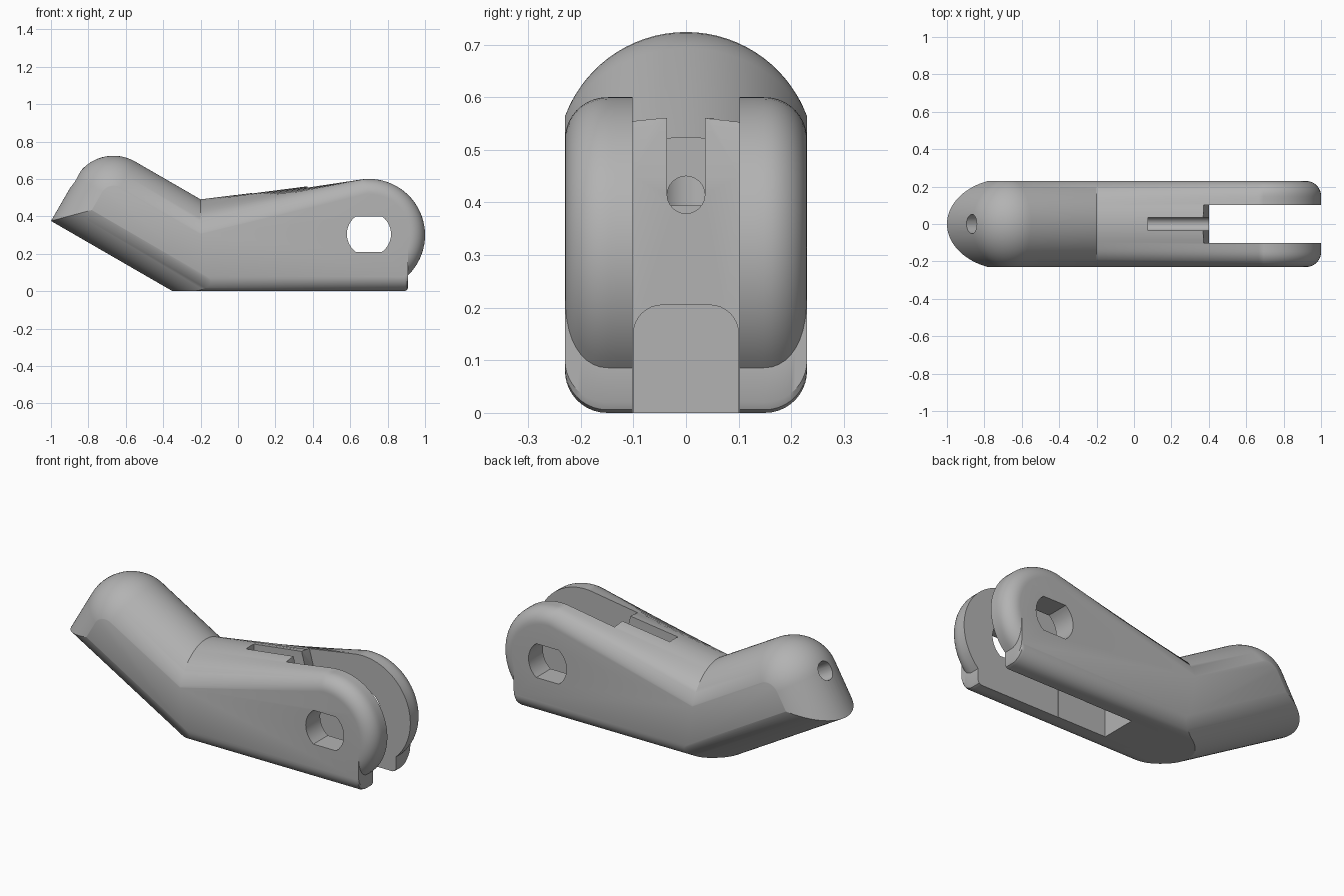
import bpy, bmesh
from math import sin, cos, sqrt, pi, acos, radians
from mathutils import Vector

cube = bpy.data.objects.get("Cube")
if cube:
    bpy.data.objects.remove(cube, do_unlink=True)

grey = bpy.data.materials.new("plain grey")
grey.use_nodes = True
colour = (0.45, 0.45, 0.45, 1)
grey.diffuse_color = colour
grey.node_tree.nodes["Principled BSDF"].inputs["Base Color"].default_value = colour

HALF = 0.23                     # half width of the lever
X, Y, Z = Vector((1, 0, 0)), Vector((0, 1, 0)), Vector((0, 0, 1))
U = Vector((-cos(pi / 6), 0, sin(pi / 6)))   # along the bent arm, to its tip
N = Vector((sin(pi / 6), 0, cos(pi / 6)))    # across the arm, upwards


def arc(cx, cy, r, start, end, steps):
    return [(cx + r * cos(start + (end - start) * i / steps),
             cy + r * sin(start + (end - start) * i / steps)) for i in range(steps + 1)]


def mesh_object(name, bm):
    bmesh.ops.recalc_face_normals(bm, faces=bm.faces)
    mesh = bpy.data.meshes.new(name)
    bm.to_mesh(mesh)
    bm.free()
    mesh.materials.append(grey)
    ob = bpy.data.objects.new(name, mesh)
    bpy.context.collection.objects.link(ob)
    return ob


def loft(name, rings):
    """Skin equal-length rings of points and cap both ends."""
    bm = bmesh.new()
    rows = [[bm.verts.new(p) for p in ring] for ring in rings]
    n = len(rows[0])
    for r0, r1 in zip(rows, rows[1:]):
        for i in range(n):
            j = (i + 1) % n
            bm.faces.new((r0[i], r0[j], r1[j], r1[i]))
    bm.faces.new(rows[0])
    bm.faces.new(rows[-1])
    return mesh_object(name, bm)


def outline(y):
    """Side outline at width y, inset so the long edges come out rounded."""
    a = 0.245 - sqrt(0.245 ** 2 - y * y)               # full round of the arm
    over = max(0, abs(y) - HALF + 0.08)
    b = 0.08 - sqrt(max(0, 0.08 ** 2 - over ** 2))     # small round of the base
    low, high = -0.175 + a, 0.325 - a
    r = 0.30 - b
    pts = [((low - b * N.z) / N.x, b), (0.89, b), (0.904, b + 0.006), (0.91, b + 0.02)]
    pts += arc(0.70, 0.30, r, -acos(0.21 / r), radians(96.5), 28)     # fork end
    pts.append((-0.2, (high + 0.2 * N.x) / N.z))                      # bend
    c = U * 0.8235 + N * 0.095
    pts += arc(c.x, c.z, 0.23 - a, radians(60), radians(150), 16)     # domed head
    tip = U * (1.0535 - a) + N * low
    pts.append((tip.x, tip.z))
    return [(px, y, pz) for px, pz in pts]


lever = loft("lever_body", [outline(HALF * sin(pi * (i / 36 - 0.5))) for i in range(37)])


def cut(name, pts, a, b, start, end):
    """Remove a prism with section pts along axes a, b, running from start to end."""
    rings = [[o + a * p + b * q for p, q in pts] for o in (start, end)]
    cutter = loft(name, rings)
    cutter.hide_render = True
    mod = lever.modifiers.new(name, "BOOLEAN")
    mod.operation = "DIFFERENCE"
    mod.solver = "EXACT"
    mod.object = cutter
    bpy.context.view_layer.objects.active = lever
    bpy.ops.object.modifier_apply(modifier=name)
    bpy.data.objects.remove(cutter, do_unlink=True)


# Fork slot with a slightly sloping back wall
cut("fork_slot", [(0.40, -0.1), (1.2, -0.1), (1.2, 0.8), (0.35, 0.8), (0.37, 0.56), (0.40, 0.45)],
    X, Z, Y * -0.102, Y * 0.102)

# Flat-sided pivot hole through both fork plates
wide = radians(53.6)
cut("pivot_hole", arc(0.70, 0.305, 0.118, -wide, wide, 12) + arc(0.70, 0.305, 0.118, pi - wide, pi + wide, 12),
    X, Z, Y * -0.4, Y * 0.4)

# Arched pocket under the body, open to the slot
cut("under_pocket", [(-0.1, -0.1), (0.1, -0.1)] + arc(0.045, 0.15, 0.055, 0, pi / 2, 8)
    + arc(-0.045, 0.15, 0.055, pi / 2, pi, 8), Y, Z, X * 0.1, X * 0.45)

# Cable groove in the top with a rounded floor
cut("cable_groove", [(0.036, 0.8), (-0.036, 0.8)] + arc(0, 0.415, 0.036, pi, 2 * pi, 12),
    Y, Z, X * 0.075, X * 0.45)

# Bent cable passage, leaving through the end of the head
ring = arc(0, 0, 0.036, 0, 2 * pi, 24)[:-1]
cut("cable_passage", ring, Y, Z, Vector((-0.55, 0, 0.414)), Vector((0.1, 0, 0.414)))
mouth = Vector((-0.87, 0, 0.60))
nose = arc(0, 0, 0.052, 0, 2 * pi, 24)[:-1]
cut("head_hole", nose, Y, N, mouth - U * 0.38, mouth + U * 0.2)

bpy.ops.object.select_all(action="DESELECT")
lever.select_set(True)
bpy.context.view_layer.objects.active = lever
bpy.ops.object.shade_smooth_by_angle(angle=radians(28))
